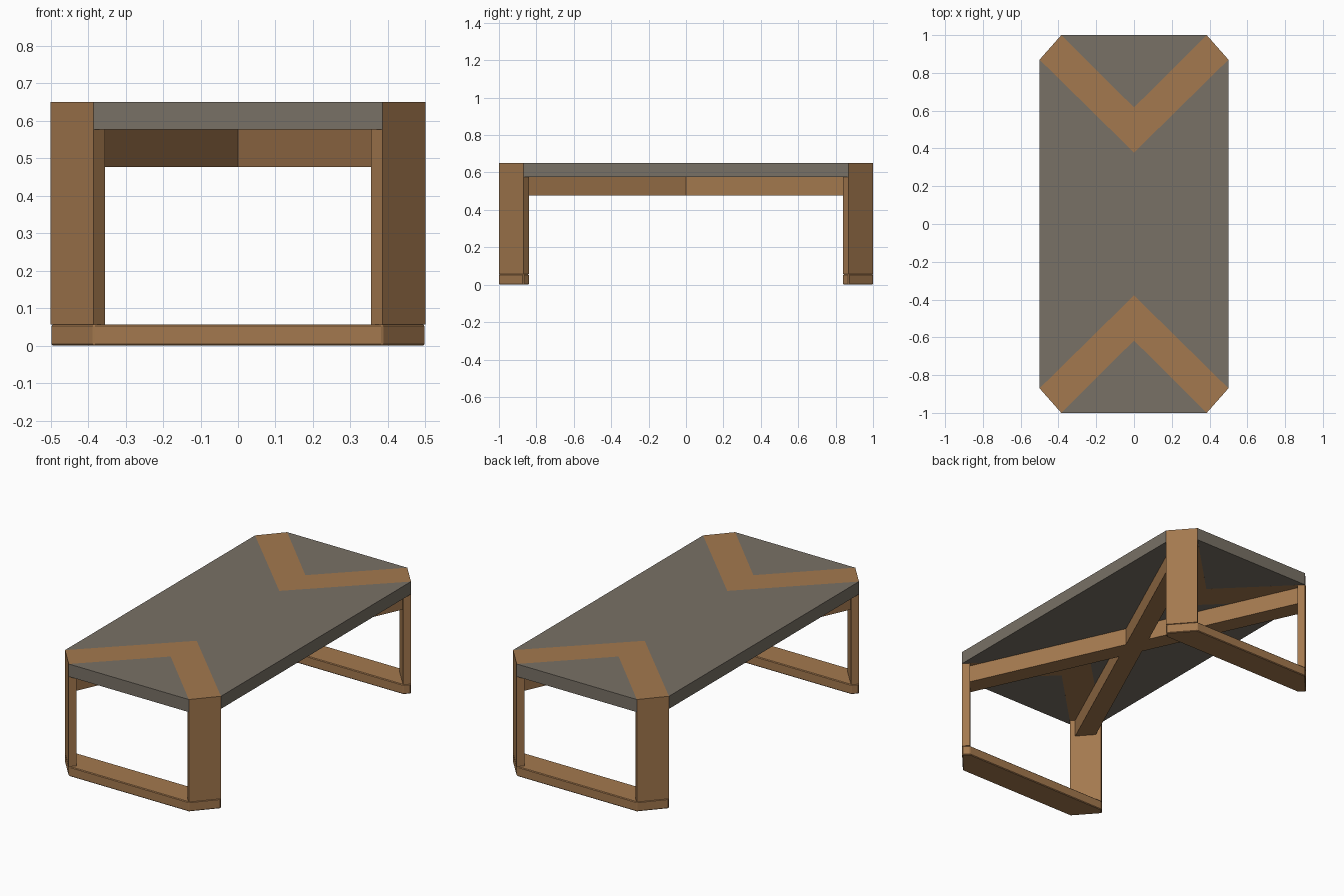
import bpy
import bmesh

cube = bpy.data.objects.get("Cube")
if cube:
    bpy.data.objects.remove(cube, do_unlink=True)


def make_material(name, colour):
    mat = bpy.data.materials.new(name)
    mat.use_nodes = True
    mat.diffuse_color = (*colour, 1)
    bsdf = mat.node_tree.nodes["Principled BSDF"]
    bsdf.inputs["Base Color"].default_value = (*colour, 1)
    bsdf.inputs["Roughness"].default_value = 0.6
    return mat


WOOD = make_material("warm wood", (0.37, 0.19, 0.077))
STONE = make_material("grey stone", (0.19, 0.165, 0.132))

# Shared heights and corner points
TOP, UNDER, RAIL_TOP, BEAM_LOW = 0.65, 0.577, 0.056, 0.477
FRONT, SIDE = (0.385, -1.0), (0.5, -0.87)
FRONT_IN, SIDE_IN = (0.355, -0.97), (0.47, -0.84)


def flip(points, sx=1, sy=1):
    return [(p[0] * sx, p[1] * sy, *p[2:]) for p in points]


def loft(name, low, high, mat, bevel=0.0):
    """Solid between two matching rings of 3D points."""
    bm = bmesh.new()
    a = [bm.verts.new(p) for p in low]
    b = [bm.verts.new(p) for p in high]
    n = len(a)
    bm.faces.new(a[::-1])
    bm.faces.new(b)
    for i in range(n):
        j = (i + 1) % n
        bm.faces.new((a[i], a[j], b[j], b[i]))
    bmesh.ops.recalc_face_normals(bm, faces=bm.faces)
    mesh = bpy.data.meshes.new(name)
    bm.to_mesh(mesh)
    bm.free()
    mesh.materials.append(mat)
    obj = bpy.data.objects.new(name, mesh)
    bpy.context.collection.objects.link(obj)
    if bevel:
        mod = obj.modifiers.new("soft edges", "BEVEL")
        mod.width = bevel
        mod.segments = 1
    return obj


def at(points, z):
    return [(x, y, z) for x, y in points]


def prism(name, outline, z0, z1, mat, bevel=0.0):
    return loft(name, at(outline, z0), at(outline, z1), mat, bevel)


# Main stone slab, notched at both ends
prism("main_slab",
      [SIDE, (0.5, 0.87), (0, 0.378), (-0.5, 0.87), (-0.5, -0.87), (0, -0.378)],
      UNDER, TOP, STONE)

for sy, end in ((1, "front"), (-1, "back")):
    # Stone triangle at the end of the top
    triangle = [FRONT, (0, -0.617), (-FRONT[0], -1)]
    prism(end + "_slab", flip(triangle, 1, sy), UNDER, TOP, STONE)

    # Wooden chevron inlay, mitred where it meets the legs
    def chevron(side, front):
        return [side, (0, -0.378), (-side[0], side[1]),
                (-front[0], front[1]), (0, -0.617), front]
    loft(end + "_chevron",
         at(flip(chevron(SIDE_IN, FRONT_IN), 1, sy), UNDER),
         at(flip(chevron(SIDE, FRONT), 1, sy), TOP), WOOD)

    # Floor rail with clipped corners
    half = [SIDE_IN, SIDE, FRONT]
    rail = half + flip(half, -1)[::-1]
    prism(end + "_floor_rail", flip(rail, 1, sy), 0, RAIL_TOP, WOOD, 0.004)

    # Flat board legs set across the corners
    for sx, side in ((1, "left"), (-1, "right")):
        foot = at([FRONT, SIDE, SIDE_IN, FRONT_IN], RAIL_TOP)
        head = at([FRONT, SIDE], TOP) + at([SIDE_IN, FRONT_IN], UNDER)
        loft(f"{end}_{side}_leg", flip(foot, sx, sy), flip(head, sx, sy), WOOD)

# Crossed beams under the top, running from leg to leg
ends = []
for t in (0.17, 0.83):
    ends.append(tuple(a + (b - a) * t for a, b in zip(FRONT_IN, SIDE_IN)))
beam = ends + flip(ends, -1, -1)
for sx, name in ((1, "cross_beam_a"), (-1, "cross_beam_b")):
    prism(name, flip(beam, sx), BEAM_LOW, UNDER, WOOD)
